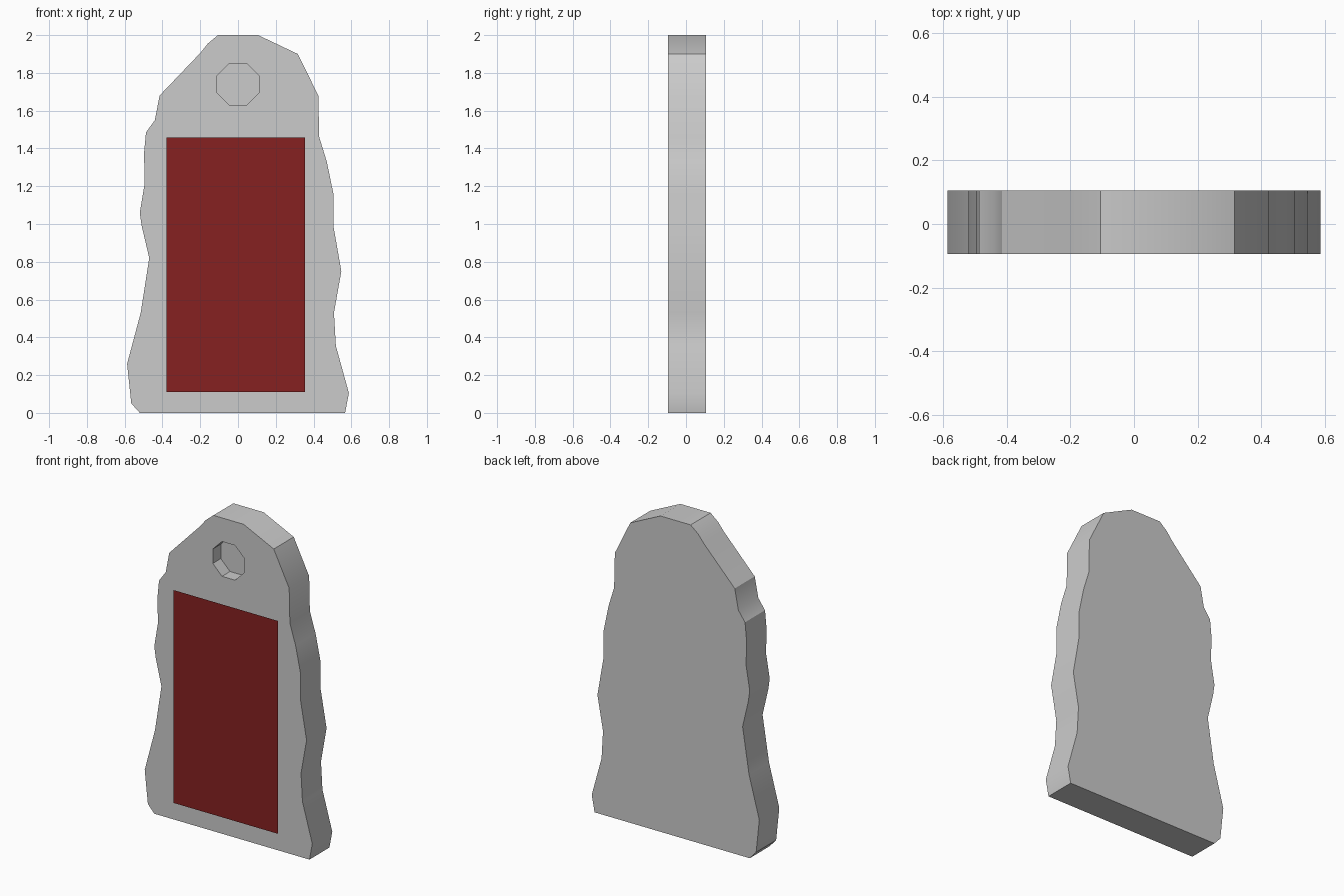
import bpy, bmesh, math

if "Cube" in bpy.data.objects:
    bpy.data.objects.remove(bpy.data.objects["Cube"])

FRONT, BACK = -0.095, 0.105


def prism(name, outline, y0, y1):
    """Extrude an (x, z) outline from y0 to y1."""
    bm = bmesh.new()
    face = bm.faces.new([bm.verts.new((x, y0, z)) for x, z in outline])
    ext = bmesh.ops.extrude_face_region(bm, geom=[face])
    verts = [g for g in ext["geom"] if isinstance(g, bmesh.types.BMVert)]
    bmesh.ops.translate(bm, verts=verts, vec=(0, y1 - y0, 0))
    # close the front if the extrusion consumed it
    if not any(all(abs(v.co.y - y0) < 1e-6 for v in f.verts) for f in bm.faces):
        bm.faces.new([v for v in bm.verts if abs(v.co.y - y0) < 1e-6])
    bmesh.ops.recalc_face_normals(bm, faces=bm.faces)
    mesh = bpy.data.meshes.new(name)
    bm.to_mesh(mesh)
    bm.free()
    obj = bpy.data.objects.new(name, mesh)
    bpy.context.collection.objects.link(obj)
    return obj


# Rough-edged slab: right side going down, then left side going up
right = [(0.106, 2.0), (0.317, 1.9), (0.425, 1.68), (0.43, 1.46), (0.47, 1.33),
         (0.505, 1.16), (0.505, 0.99), (0.547, 0.75), (0.508, 0.53),
         (0.518, 0.355), (0.587, 0.105), (0.567, 0.0)]
left = [(-0.52, 0.0), (-0.565, 0.05), (-0.587, 0.26), (-0.515, 0.53),
        (-0.47, 0.82), (-0.51, 0.99), (-0.52, 1.06), (-0.495, 1.21),
        (-0.497, 1.38), (-0.487, 1.485), (-0.44, 1.55), (-0.415, 1.68),
        (-0.2, 1.905), (-0.16, 1.955), (-0.106, 2.0)]
slab = prism("stone_slab", right + left, FRONT, BACK)

# Shallow octagonal recess near the top
radius = 0.11 / math.cos(math.pi / 8)
octagon = [(radius * math.cos((i + 0.5) * math.pi / 4),
            1.74 + radius * math.sin((i + 0.5) * math.pi / 4)) for i in range(8)]
cutter = prism("recess_cutter", octagon, FRONT - 0.1, FRONT + 0.08)
cutter.hide_render = True
cut = slab.modifiers.new("recess", 'BOOLEAN')
cut.operation = 'DIFFERENCE'
cut.solver = 'EXACT'
cut.object = cutter
bpy.context.view_layer.objects.active = slab
slab.select_set(True)
bpy.ops.object.modifier_apply(modifier=cut.name)
bpy.data.objects.remove(cutter)
bpy.ops.object.shade_smooth_by_angle(angle=math.radians(30))

# Flat red panel just in front of the slab
bpy.ops.mesh.primitive_plane_add(size=1, location=(-0.012, -0.105, 0.784),
                                 rotation=(math.pi / 2, 0, 0))
panel = bpy.context.object
panel.name = "red_panel"
panel.scale = (0.735, 1.348, 1)
red = bpy.data.materials.new("dark_red")
red.diffuse_color = (0.24, 0.015, 0.015, 1)
red.use_nodes = True
red.node_tree.nodes["Principled BSDF"].inputs["Base Color"].default_value = red.diffuse_color
panel.data.materials.append(red)
